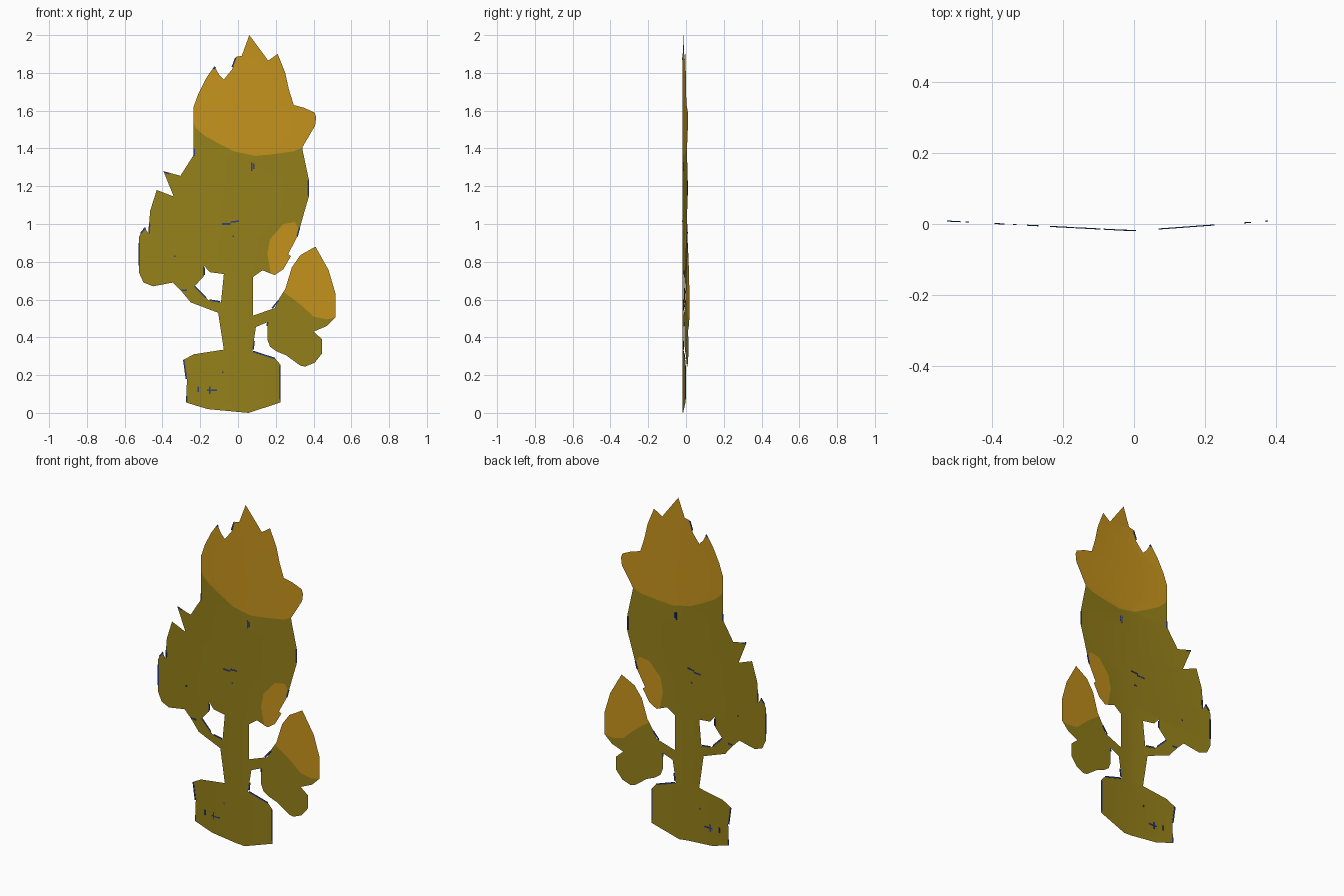
import bpy, bmesh
from mathutils import Vector
from mathutils.geometry import tessellate_polygon


def material(name, rgb):
    m = bpy.data.materials.new(name)
    m.diffuse_color = (*rgb, 1)
    return m


olive = material("olive leaf", (0.302, 0.219, 0.010))
amber = material("amber leaf", (0.57, 0.297, 0.012))
navy = material("navy fleck", (0.03, 0.05, 0.23))


def depth(x):
    """Gentle backwards crease along x = 0."""
    return -0.019 + abs(x) * (0.072 if x > 0 else 0.052)


def add_object(name, bm, mat):
    me = bpy.data.meshes.new(name)
    bm.to_mesh(me)
    bm.free()
    me.materials.append(mat)
    bpy.context.collection.objects.link(bpy.data.objects.new(name, me))


def sheet(name, outline, mat):
    """Thin cutout in the xz plane, facing the front, bent along x = 0."""
    bm = bmesh.new()
    verts = [bm.verts.new((x, 0, z)) for x, z in outline]
    for tri in tessellate_polygon([[Vector((x, z, 0)) for x, z in outline]]):
        f = bm.faces.new([verts[i] for i in tri])
        f.normal_update()
        if f.normal.y > 0:
            f.normal_flip()
    bmesh.ops.bisect_plane(bm, geom=bm.verts[:] + bm.edges[:] + bm.faces[:],
                           plane_co=(0, 0, 0), plane_no=(1, 0, 0), dist=1e-5)
    for v in bm.verts:
        v.co.y = depth(v.co.x)
    for f in bm.faces:
        f.smooth = True
    add_object(name, bm, mat)


# Colour borders shared by neighbouring parts
crown_border = [(.34, 1.405), (.295, 1.385), (.19, 1.37), (.09, 1.36), (-.02, 1.385),
                (-.10, 1.425), (-.18, 1.47), (-.225, 1.51), (-.235, 1.54)]
patch_border = [(.30, 1.01), (.24, 1.0), (.17, .92), (.155, .84), (.175, .737)]
bush_border = [(.515, .505), (.47, .495), (.40, .51), (.335, .57), (.29, .605), (.24, .64)]

# Sunlit jagged crown top
sheet("crown_top", crown_border + [
    (-.235, 1.62), (-.21, 1.69), (-.17, 1.77), (-.125, 1.835), (-.10, 1.79),
    (-.075, 1.765), (-.03, 1.82), (-.01, 1.885), (.02, 1.89), (.06, 2.0),
    (.16, 1.865), (.21, 1.90), (.25, 1.80), (.27, 1.71), (.295, 1.63),
    (.35, 1.615), (.405, 1.59), (.414, 1.565), (.408, 1.52)], amber)

# Main foliage
sheet("crown", crown_border[::-1] + [
    (.342, 1.39), (.375, 1.235), (.375, 1.145), (.35, 1.06), (.325, .97)] + patch_border + [
    (.13, .755), (.08, .72), (-.075, .735), (-.15, .745), (-.18, .78), (-.18, .725),
    (-.23, .67), (-.30, .645), (-.345, .69), (-.45, .67), (-.50, .69), (-.525, .745),
    (-.525, .93), (-.495, .985), (-.475, .95), (-.465, 1.07), (-.43, 1.18), (-.34, 1.145),
    (-.395, 1.28), (-.305, 1.255), (-.235, 1.365)], olive)

# Small amber patch low on the crown
sheet("crown_patch", patch_border + [
    (.195, .73), (.24, .76), (.28, .83), (.265, .84), (.315, .935), (.325, .97)], amber)

# Trunk, branches and base block
sheet("trunk", [(-.075, .735), (.08, .72), (.08, .515), (.095, .455), (.075, .325),
                (-.075, .335), (-.105, .53), (-.09, .585)], olive)
sheet("left_branch", [(-.23, .67), (-.155, .595), (-.09, .585), (-.105, .53),
                      (-.25, .585), (-.30, .645)], olive)
sheet("right_branch", [(.08, .515), (.195, .555), (.155, .48), (.095, .455)], olive)
sheet("base", [(-.075, .335), (.075, .325), (.195, .29), (.225, .255), (.225, .055),
               (.055, 0), (-.16, .02), (-.275, .055), (-.27, .18), (-.29, .28),
               (-.235, .31)], olive)

# Small side bush
sheet("bush_top", bush_border + [(.25, .655), (.285, .77), (.33, .835), (.41, .88),
                                 (.48, .755), (.515, .635)], amber)
sheet("bush", bush_border[::-1] + [
    (.47, .46), (.40, .43), (.445, .39), (.445, .315), (.405, .265), (.355, .245),
    (.33, .25), (.255, .305), (.205, .325), (.17, .35), (.155, .39), (.155, .48),
    (.195, .555), (.215, .60)], olive)

# Thin dark strips along worn edges and tiny flecks inside: start and end points
edge_strips = [(-.232, 1.36, -.232, 1.40), (-.39, 1.275, -.365, 1.265),
               (-.47, .95, -.468, 1.0), (-.522, .78, -.522, .90), (-.515, .95, -.49, .98),
               (-.18, .73, -.18, .77), (-.30, .65, -.27, .65), (-.23, .67, -.17, .61),
               (-.15, .597, -.095, .588), (.18, .553, .215, .595), (.155, .46, .157, .48),
               (.08, .335, .085, .38), (.08, .325, .195, .288), (-.287, .28, -.273, .18),
               (-.272, .06, -.272, .09), (.222, .07, .222, .25), (.313, .935, .325, .98),
               (-.03, 1.83, -.012, 1.88), (-.13, 1.82, -.12, 1.83), (.373, 1.15, .373, 1.23)]
inner_flecks = [(.073, 1.28, .073, 1.325), (.083, 1.29, .083, 1.32), (-.085, 1.0, -.04, 1.0),
                (-.04, 1.01, .005, 1.015), (-.03, .935, -.02, .935), (-.34, .83, -.33, .83),
                (-.21, .11, -.21, .14), (-.165, .12, -.11, .12), (-.15, .10, -.15, .14),
                (-.08, .21, -.08, .22)]
bm = bmesh.new()
for strips, width in ((edge_strips, 0.008), (inner_flecks, 0.008)):
    for x1, z1, x2, z2 in strips:
        a, b = Vector((x1, 0, z1)), Vector((x2, 0, z2))
        d = b - a
        side = Vector((d.z, 0, -d.x)).normalized()
        for v in bmesh.ops.create_cube(bm, size=1)["verts"]:
            p = a + d * (v.co.z + 0.5) + side * v.co.x * width
            v.co = (p.x, depth(p.x) + v.co.y * 0.003, p.z)
bmesh.ops.recalc_face_normals(bm, faces=bm.faces[:])
add_object("dark_flecks", bm, navy)
